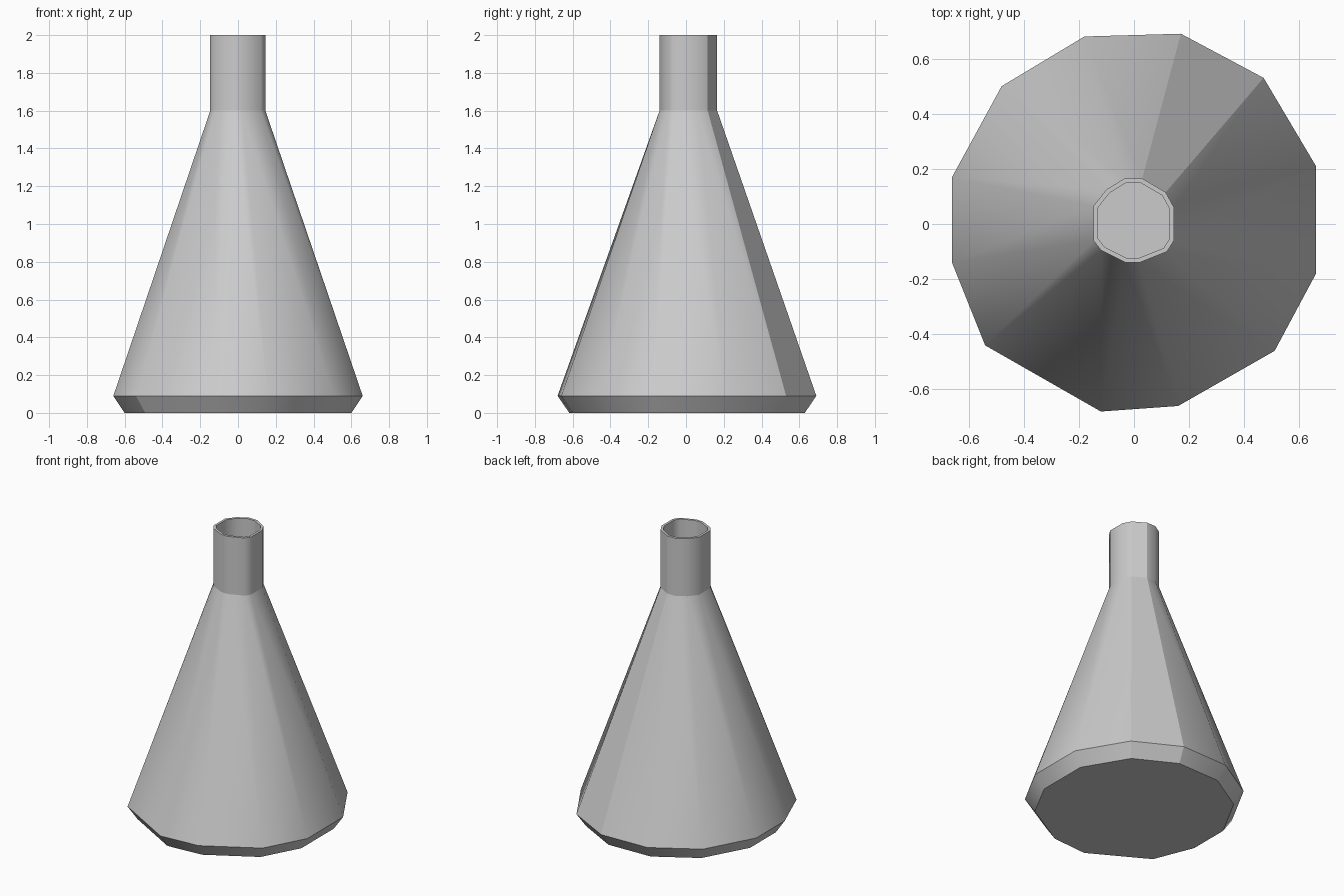
import bpy
import bmesh

old = bpy.data.objects.get("Cube")
if old:
    bpy.data.objects.remove(old)

# Single matte grey
grey = bpy.data.materials.new("light grey")
grey.use_nodes = True
color = (0.6, 0.6, 0.6, 1)
grey.diffuse_color = color
grey.node_tree.nodes["Principled BSDF"].inputs["Base Color"].default_value = color

# Slightly irregular twelve-sided outlines, listed clockwise from the back
BODY = [(.17, .69), (.47, .53), (.66, .21), (.66, -.18), (.51, -.46), (.16, -.66),
        (-.12, -.68), (-.54, -.44), (-.66, -.14), (-.66, .17), (-.48, .50), (-.18, .68)]
NECK = [(.03, .165), (.115, .115), (.145, .06), (.145, -.06), (.12, -.10), (.02, -.14),
        (-.03, -.14), (-.12, -.095), (-.147, -.06), (-.147, .065), (-.10, .125), (-.035, .165)]
CREASES = (0, 1)      # hard vertical edges bounding the flat back facet
BASE_CREASE = 7       # extra hard edge on the bevelled foot


def scaled(outline, factor, centre_y=0.01):
    return [(x * factor, centre_y + (y - centre_y) * factor) for x, y in outline]


def build_flask(name, levels):
    """Skin a stack of (outline, height) rings, capping both ends."""
    bm = bmesh.new()
    rings = [[bm.verts.new((x, y, z)) for x, y in outline] for outline, z in levels]
    count = len(rings[0])
    for low, high in zip(rings, rings[1:]):
        for i in range(count):
            j = (i + 1) % count
            bm.faces.new((low[i], high[i], high[j], low[j]))
    bm.faces.new(rings[0])
    bm.faces.new(rings[-1])
    bmesh.ops.recalc_face_normals(bm, faces=bm.faces)
    for face in bm.faces:
        face.smooth = True
    # Ring edges stay hard, and so do the chosen vertical creases
    for ring in rings:
        for i in range(count):
            bm.edges.get((ring[i], ring[(i + 1) % count])).smooth = False
    for k, (low, high) in enumerate(zip(rings, rings[1:])):
        for i in CREASES + ((BASE_CREASE,) if k == 0 else ()):
            bm.edges.get((low[i], high[i])).smooth = False
    mesh = bpy.data.meshes.new(name)
    bm.to_mesh(mesh)
    bm.free()
    mesh.materials.append(grey)
    obj = bpy.data.objects.new(name, mesh)
    bpy.context.scene.collection.objects.link(obj)
    return obj


# Bevelled foot, cone, neck, rim, then the hollow inside down to its floor
build_flask("conical_flask", [
    (scaled(BODY, 0.91), 0),
    (BODY, 0.09),
    (NECK, 1.6),
    (NECK, 2.0),
    (scaled(NECK, 0.89), 2.0),
    (scaled(NECK, 0.89), 1.6),
    (scaled(BODY, 0.93), 0.12),
])
